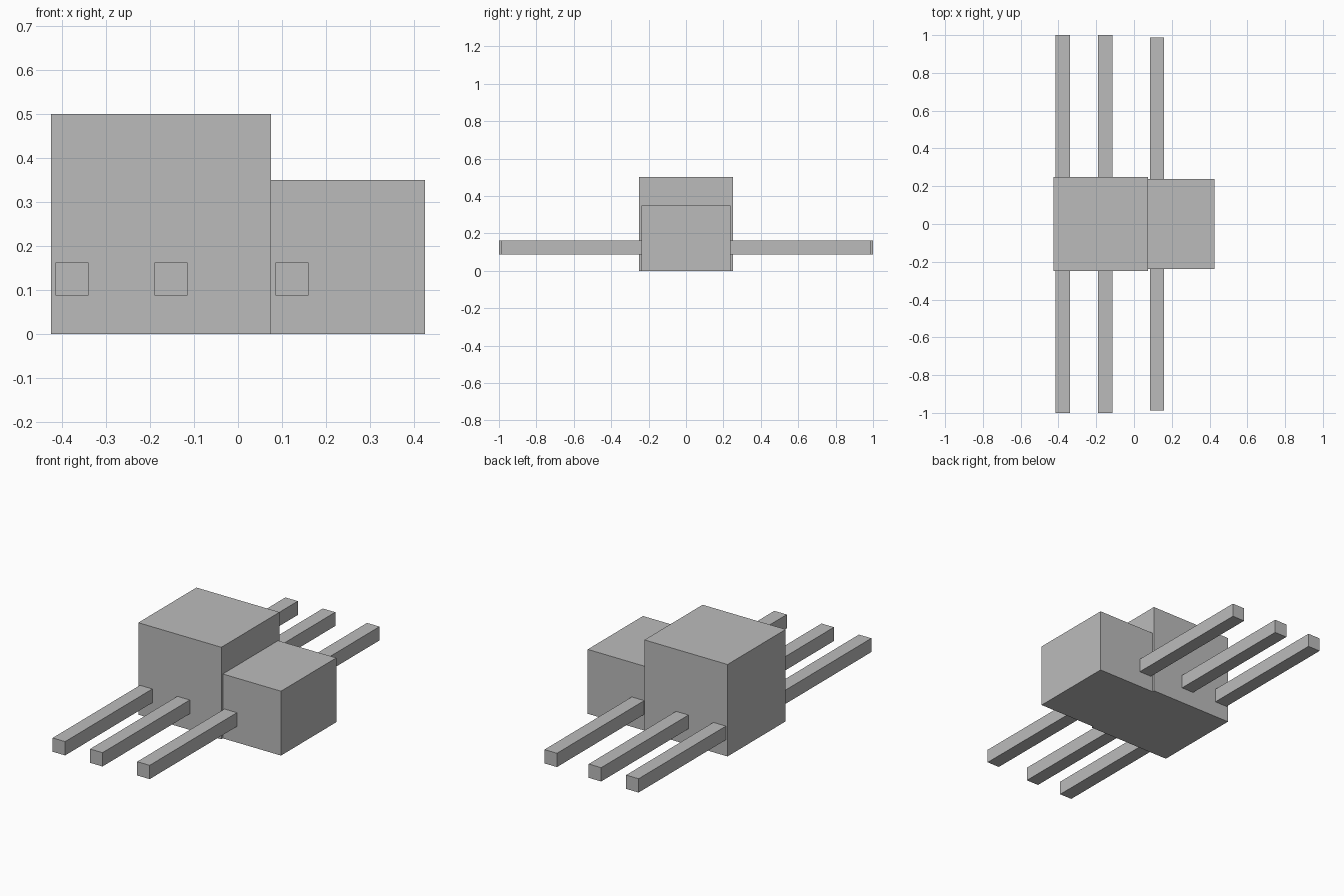
import bpy

if "Cube" in bpy.data.objects:
    bpy.data.objects.remove(bpy.data.objects["Cube"])

# Single flat colour
grey = bpy.data.materials.new("neutral grey")
grey.diffuse_color = (0.5, 0.5, 0.5, 1)
grey.use_nodes = True
grey.node_tree.nodes["Principled BSDF"].inputs["Base Color"].default_value = grey.diffuse_color


def box(name, low, high):
    """Add a box spanning two opposite corners."""
    bpy.ops.mesh.primitive_cube_add(size=1)
    obj = bpy.context.object
    obj.name = name
    for v in obj.data.vertices:
        v.co = [(a + b) / 2 + c * (b - a) for a, b, c in zip(low, high, v.co)]
    obj.data.materials.append(grey)
    return obj


# Large rear body and smaller head
box("body", (-0.425, -0.25, 0), (0.075, 0.25, 0.5))
box("head", (0.075, -0.2375, 0), (0.425, 0.2375, 0.35))

# Three pairs of straight legs, mirrored across the body
legs = (("rear_leg", -0.415, 0.25), ("middle_leg", -0.19, 0.25), ("front_leg", 0.085, 0.2375))
for name, x, root in legs:
    leg = box(name, (x, root, 0.0875), (x + 0.075, root + 0.75, 0.1625))
    mirror = leg.modifiers.new("both sides", 'MIRROR')
    mirror.use_axis = (False, True, False)
    mirror.use_mirror_merge = False
